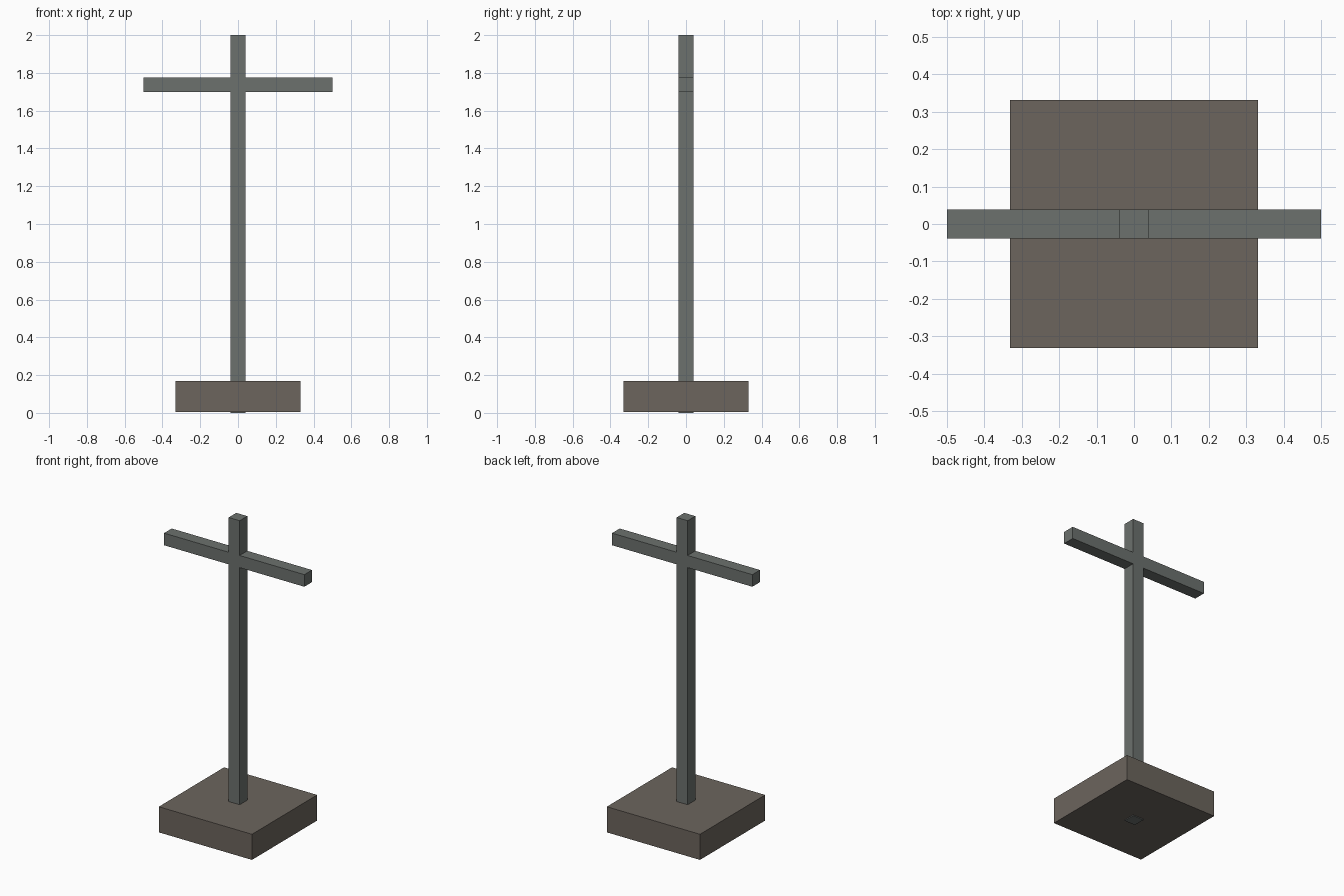
import bpy, bmesh

if "Cube" in bpy.data.objects:
    bpy.data.objects.remove(bpy.data.objects["Cube"])

HALF = 0.039            # half thickness of the beams
BASE_HALF = 0.332       # half width of the plinth


def material(name, color):
    mat = bpy.data.materials.new(name)
    mat.diffuse_color = (*color, 1)
    mat.use_nodes = True
    mat.node_tree.nodes["Principled BSDF"].inputs["Base Color"].default_value = mat.diffuse_color
    return mat


def extrude_profile(name, points, axis, start, depth, mat):
    """Extrude a flat outline along z or y into a closed solid."""
    place = {"z": lambda a, b: (a, b, start), "y": lambda a, b: (a, start, b)}[axis]
    step = {"z": (0, 0, depth), "y": (0, depth, 0)}[axis]
    bm = bmesh.new()
    face = bm.faces.new([bm.verts.new(place(a, b)) for a, b in points])
    top = bmesh.ops.extrude_face_region(bm, geom=[face], use_keep_orig=True)
    moved = [v for v in top["geom"] if isinstance(v, bmesh.types.BMVert)]
    bmesh.ops.translate(bm, verts=moved, vec=step)
    bmesh.ops.recalc_face_normals(bm, faces=bm.faces)
    mesh = bpy.data.meshes.new(name)
    bm.to_mesh(mesh)
    bm.free()
    mesh.materials.append(mat)
    obj = bpy.data.objects.new(name, mesh)
    bpy.context.collection.objects.link(obj)
    return obj


# Post and crossbar: one flush cross outline, mirrored about x = 0
right = [(HALF, 0), (HALF, 1.698), (0.5, 1.698), (0.5, 1.776), (HALF, 1.776), (HALF, 2)]
left = [(-x, z) for x, z in reversed(right)]
extrude_profile("post_and_crossbar", right + left, "y", -HALF, 2 * HALF,
                material("grey_beam", (0.15, 0.165, 0.155)))

# Square plinth, raised a hair so the post foot shows underneath
b = BASE_HALF
extrude_profile("plinth", [(-b, -b), (b, -b), (b, b), (-b, b)], "z", 0.005, 0.165,
                material("brown_stone", (0.15, 0.13, 0.11)))
